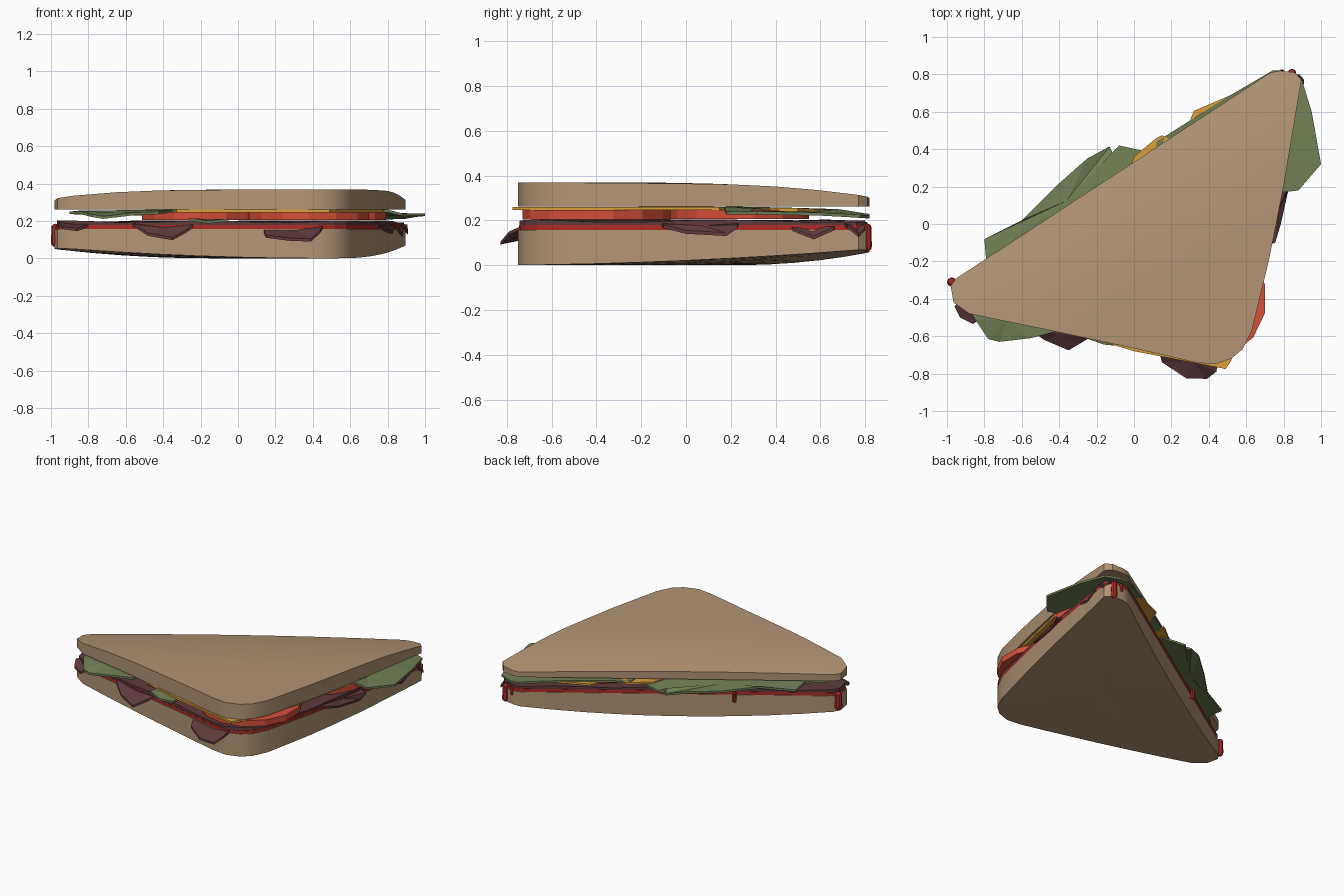
import bpy, bmesh, math
from mathutils import Vector

if "Cube" in bpy.data.objects:
    bpy.data.objects.remove(bpy.data.objects["Cube"])


def material(name, rgb):
    m = bpy.data.materials.new(name)
    m.diffuse_color = (*rgb, 1)
    m.use_nodes = True
    m.node_tree.nodes["Principled BSDF"].inputs["Base Color"].default_value = m.diffuse_color
    return m


BREAD = material("toasted bread", (0.445, 0.296, 0.174))
GREEN = material("lettuce green", (0.165, 0.215, 0.09))
YELLOW = material("cheese yellow", (0.70, 0.34, 0.04))
TOMATO = material("tomato red", (0.66, 0.08, 0.042))
SAUCE = material("sauce red", (0.42, 0.025, 0.02))
MEAT = material("dark meat", (0.115, 0.042, 0.044))

# Slice outline, counter-clockwise: two crust sides and one long cut side
OUTLINE = [(-0.98, -0.33), (-0.965, -0.42), (-0.88, -0.48), (-0.42, -0.575),
           (0.0, -0.665), (0.33, -0.74), (0.43, -0.75), (0.52, -0.72), (0.58, -0.67),
           (0.63, -0.57), (0.72, -0.2), (0.8, 0.2), (0.895, 0.77), (0.86, 0.81),
           (0.78, 0.82), (0.73, 0.81), (-0.95, -0.29)]
MID = Vector((0.22, -0.1))


def dense(points, step=0.2):
    out = []
    for i, p in enumerate(points):
        a, b = Vector(p), Vector(points[(i + 1) % len(points)])
        n = max(1, round((b - a).length / step))
        out += [a.lerp(b, k / n) for k in range(n)]
    return out


def finish(name, bm, mat, smooth=False):
    bmesh.ops.recalc_face_normals(bm, faces=bm.faces)
    me = bpy.data.meshes.new(name)
    bm.to_mesh(me)
    bm.free()
    me.materials.append(mat)
    ob = bpy.data.objects.new(name, me)
    bpy.context.collection.objects.link(ob)
    if smooth:
        bpy.ops.object.select_all(action='DESELECT')
        ob.select_set(True)
        bpy.context.view_layer.objects.active = ob
        bpy.ops.object.shade_smooth_by_angle(angle=math.radians(35))
    return ob


def slab(name, mat, bottom, top, scale=1.0, smooth=False):
    """Closed slab on the slice outline; bottom and top are height functions."""
    pts = dense(OUTLINE)
    bm = bmesh.new()
    shrink = [0.25, 0.5, 0.75, 0.9, 1.0]
    layers = [(s, bottom) for s in shrink] + [(s, top) for s in reversed(shrink)]
    rings = []
    for s, f in layers:
        ring = []
        for p in pts:
            q = MID + (p - MID) * s * scale
            ring.append(bm.verts.new((q.x, q.y, f(q.x, q.y))))
        rings.append(ring)
    n = len(pts)
    for a, b in zip(rings, rings[1:]):
        for i in range(n):
            j = (i + 1) % n
            bm.faces.new((a[i], a[j], b[j], b[i]))
    for ring, f in ((rings[0], bottom), (rings[-1], top)):
        c = bm.verts.new((MID.x, MID.y, f(*MID)))
        for i in range(n):
            bm.faces.new((ring[i], ring[(i + 1) % n], c))
    return finish(name, bm, mat, smooth)


def sheet(name, mat, pts, thick):
    """Thin faceted sheet: a fan of rim points, given thickness downwards."""
    bm = bmesh.new()
    c = sum((Vector(p) for p in pts), Vector()) / len(pts)
    up = [bm.verts.new(p) for p in pts]
    dn = [bm.verts.new((p[0], p[1], p[2] - thick)) for p in pts]
    cu, cd = bm.verts.new(c), bm.verts.new(c - Vector((0, 0, thick)))
    for i in range(len(pts)):
        j = (i + 1) % len(pts)
        bm.faces.new((up[i], up[j], cu))
        bm.faces.new((dn[j], dn[i], cd))
        bm.faces.new((up[j], up[i], dn[i], dn[j]))
    return finish(name, bm, mat)


def along(x, y):      # position along the cut side
    return 0.847 * x + 0.532 * y


def from_cut(x, y):   # distance from the cut side
    return (0.335 + 0.62 * x - y) * 0.847


# Bread slices: the upper one thins to the cut side, the lower to its corners
slab("bottom_bread", BREAD, lambda x, y: 0.05 * along(x, y) ** 2,
     lambda x, y: 0.157, smooth=True)
slab("top_bread", BREAD, lambda x, y: 0.262,
     lambda x, y: 0.369 - 0.055 * max(0, 1 - from_cut(x, y) / 0.6) ** 2
     - 0.013 * along(x, y) ** 2, smooth=True)

# Sauce layer and its drips
slab("sauce_layer", SAUCE, lambda x, y: 0.155, lambda x, y: 0.178, 0.993)
for i, (x, y, low, r) in enumerate([(-0.975, -0.31, 0.06, 0.025), (0.845, 0.807, 0.06, 0.023),
                                    (-0.43, 0.072, 0.11, 0.014), (0.79, 0.812, 0.12, 0.015)]):
    bm = bmesh.new()
    bmesh.ops.create_uvsphere(bm, u_segments=8, v_segments=6, radius=r)
    for v in bm.verts:
        v.co += Vector((x, y, low + r if v.co.z < 0.001 else 0.185 - r))
    finish(f"sauce_drip_{i + 1}", bm, SAUCE)

# Meat layer and hanging folds
slab("meat_layer", MEAT, lambda x, y: 0.176,
     lambda x, y: 0.197 + 0.006 * math.sin(9 * x + 5 * y), 0.99)
FOLDS = [
    [(-0.58, -0.5, .195), (-0.55, -0.57, .18), (-0.48, -0.62, .135), (-0.35, -0.675, .112),
     (-0.29, -0.64, .145), (-0.24, -0.61, .18), (-0.28, -0.5, .195)],
    [(0.12, -0.63, .195), (0.15, -0.74, .125), (0.28, -0.825, .108), (0.39, -0.828, .105),
     (0.44, -0.79, .15), (0.46, -0.7, .19), (0.3, -0.6, .2)],
    [(-0.9, -0.38, .2), (-0.96, -0.44, .19), (-0.93, -0.5, .17), (-0.86, -0.535, .16),
     (-0.8, -0.49, .185)],
    [(0.7, -0.12, .195), (0.755, -0.1, .18), (0.785, 0.0, .155), (0.825, 0.18, .145),
     (0.84, 0.23, .18), (0.72, 0.24, .2)],
    [(0.78, 0.42, .2), (0.85, 0.48, .165), (0.88, 0.57, .13), (0.885, 0.66, .17),
     (0.8, 0.68, .2)],
    [(0.82, 0.68, .2), (0.905, 0.72, .18), (0.91, 0.77, .14), (0.885, 0.8, .17), (0.82, 0.8, .2)],
]
for i, f in enumerate(FOLDS):
    sheet(f"meat_fold_{i + 1}", MEAT, f, 0.015)

# Tomato slices
for i, (x, y, r) in enumerate([(0.38, -0.4, 0.33), (0.49, 0.24, 0.31), (-0.2, -0.24, 0.32)]):
    ring = [(x + r * math.cos(a), y + r * math.sin(a), 0.246 + 0.001 * i)
            for a in (math.tau * (k + 0.5) / 14 for k in range(14))]
    sheet(f"tomato_slice_{i + 1}", TOMATO, ring, 0.042)

# Cheese slices
sheet("cheese_slice_1", YELLOW, [(-0.33, -0.58, .26), (0.0, -0.68, .26), (0.49, -0.775, .26),
      (0.52, -0.73, .26), (0.68, -0.3, .26), (0.78, 0.15, .26), (0.5, 0.3, .26),
      (0.15, 0.475, .256), (0.12, 0.46, .252), (0.0, 0.36, .252), (-0.1, 0.1, .258)], 0.014)
sheet("cheese_slice_2", YELLOW, [(0.2, 0.3, .257), (0.6, 0.1, .257), (0.78, 0.5, .255),
      (0.52, 0.69, .245), (0.32, 0.605, .243), (0.31, 0.58, .245)], 0.013)

# Lettuce leaves
LEAVES = [
    [(-0.9, -0.3, .25), (-0.79, -0.2, .25), (-0.8, -0.08, .24), (-0.6, 0.02, .25),
     (-0.42, 0.2, .238), (-0.25, 0.35, .245), (-0.13, 0.415, .225), (-0.115, 0.38, .245),
     (-0.08, 0.42, .232), (0.1, 0.38, .245), (0.05, 0.1, .262), (-0.4, -0.2, .262)],
    [(-0.85, -0.3, .255), (-0.9, -0.42, .25), (-0.85, -0.51, .252), (-0.78, -0.615, .235),
     (-0.72, -0.63, .225), (-0.55, -0.61, .245), (-0.42, -0.575, .25), (-0.35, -0.45, .26)],
    [(0.6, 0.2, .262), (0.8, 0.17, .26), (0.88, 0.18, .24), (1.0, 0.32, .24),
     (0.95, 0.6, .235), (0.895, 0.78, .225), (0.8, 0.82, .222), (0.74, 0.82, .228),
     (0.5, 0.68, .25), (0.12, 0.44, .257), (0.12, 0.38, .257)],
    [(-0.25, -0.5, .205), (-0.26, -0.61, .215), (-0.16, -0.645, .2), (-0.05, -0.655, .212),
     (-0.05, -0.5, .21)],
]
for i, leaf in enumerate(LEAVES):
    sheet(f"lettuce_leaf_{i + 1}", GREEN, leaf, 0.014)
